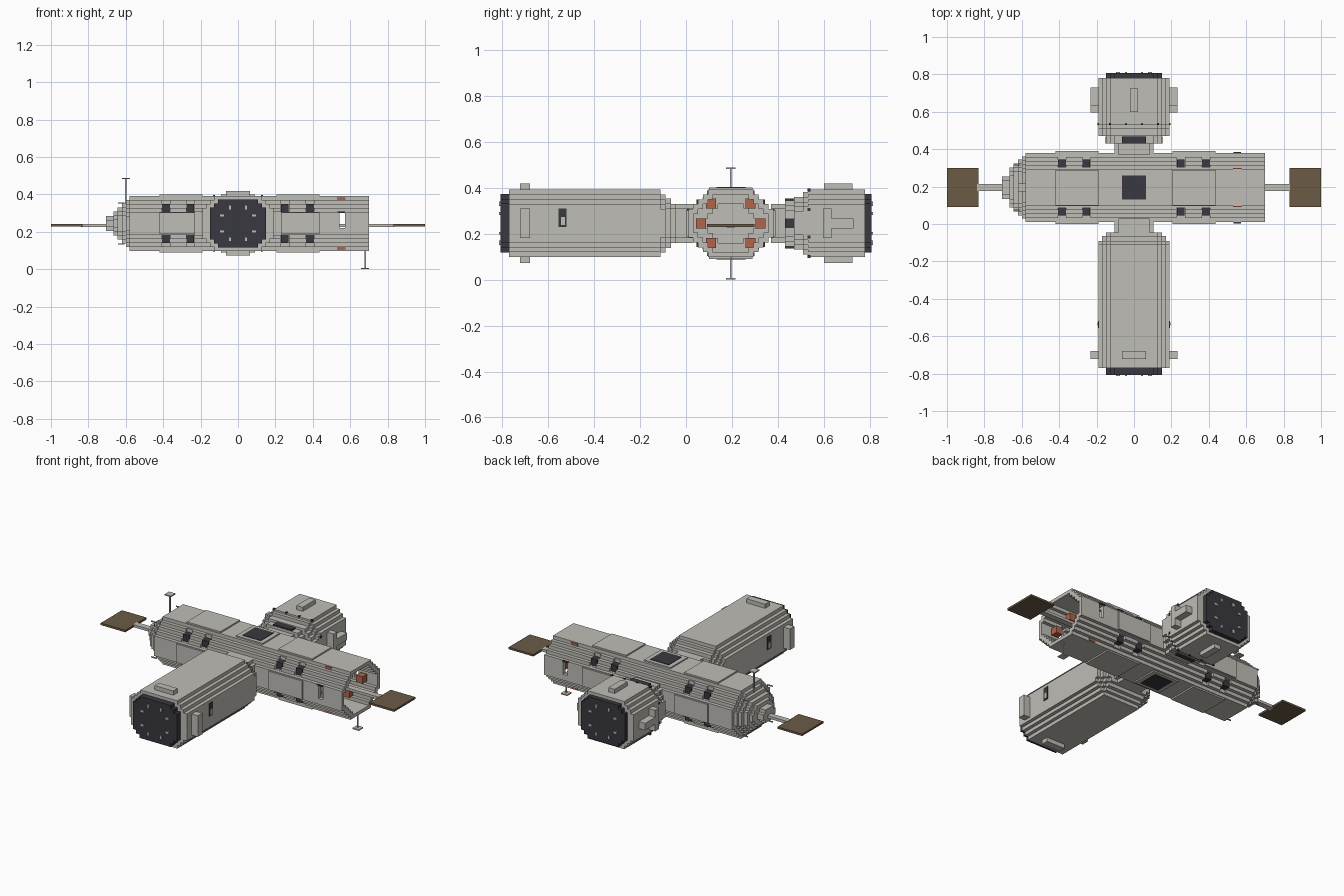
import bpy
import bmesh
from mathutils import Vector

if "Cube" in bpy.data.objects:
    bpy.data.objects.remove(bpy.data.objects["Cube"])

CY, CZ, STEP = 0.195, 0.245, 0.0213   # core axis and stair size
SIDES = (-1, 1)


def material(name, r, g, b):
    m = bpy.data.materials.new(name)
    m.use_nodes = True
    m.diffuse_color = (r, g, b, 1)
    m.node_tree.nodes["Principled BSDF"].inputs["Base Color"].default_value = (r, g, b, 1)
    return m


HULL = material("hull grey", 0.53, 0.51, 0.47)
DARK = material("charcoal", 0.04, 0.04, 0.05)
BROWN = material("panel brown", 0.145, 0.105, 0.062)
ORANGE = material("equipment orange", 0.44, 0.13, 0.07)


def finish(name, bm, mat):
    bmesh.ops.recalc_face_normals(bm, faces=bm.faces[:])
    mesh = bpy.data.meshes.new(name)
    bm.to_mesh(mesh)
    bm.free()
    mesh.materials.append(mat)
    obj = bpy.data.objects.new(name, mesh)
    bpy.context.collection.objects.link(obj)
    return obj


def boxes(name, mat, items):
    """Each item is (centre, full size)."""
    bm = bmesh.new()
    for centre, size in items:
        new = bmesh.ops.create_cube(bm, size=1)["verts"]
        for v in new:
            v.co = Vector(centre) + v.co * Vector(size)
    return finish(name, bm, mat)


def outline(hw, hh, n):
    """Rectangle with n stair steps cut out of each corner."""
    q = [(hw, hh - n * STEP)]
    for i in range(1, n + 1):
        q += [(hw - i * STEP, hh - (n - i + 1) * STEP), (hw - i * STEP, hh - (n - i) * STEP)]
    r = q[::-1]
    return (q + [(-u, w) for u, w in r] + [(-u, -w) for u, w in q] + [(u, -w) for u, w in r])


def prisms(name, mat, axis, tiers):
    """Stack of stepped prisms; each tier is (start, end, half width, half height, steps)."""
    bm = bmesh.new()
    for a, b, hw, hh, n in tiers:
        pts = outline(hw, hh, n)
        rings = []
        for t in (a, b):
            rings.append([bm.verts.new((t, CY + u, CZ + w) if axis == "x" else (u, t, CZ + w))
                          for u, w in pts])
        bm.faces.new(rings[0])
        bm.faces.new(rings[1])
        for i in range(len(pts)):
            j = (i + 1) % len(pts)
            bm.faces.new((rings[0][i], rings[0][j], rings[1][j], rings[1][i]))
    return finish(name, bm, mat)


def cut(target, cutter):
    cutter.hide_render = True
    mod = target.modifiers.new("cut", "BOOLEAN")
    mod.operation, mod.solver, mod.object = "DIFFERENCE", "EXACT", cutter
    bpy.context.view_layer.objects.active = target
    bpy.ops.object.modifier_apply(modifier=mod.name)
    bpy.data.objects.remove(cutter)


# Core module, hollow at the open end
core = prisms("core_module", HULL, "x", [(-0.58, 0.70, 0.185, 0.147, 4)])
cut(core, prisms("bay_cutter", HULL, "x", [(0.5, 0.8, 0.163, 0.126, 4)]))
cut(core, prisms("bay_end_cutter", HULL, "x", [(0.46, 0.55, 0.12, 0.085, 3)]))

# Corner notches holding dark blocks, and bay windows
spots = [(x, sy, sz) for x in (-0.385, -0.255, 0.25, 0.385) for sy in SIDES for sz in SIDES]
cut(core, boxes("notch_cutter", HULL, [((x, CY + sy * 0.16, CZ + sz * 0.113), (0.043, 0.1, 0.1))
                                       for x, sy, sz in spots]))
cut(core, boxes("window_cutter", HULL, [((0.557, CY + s * 0.18, 0.26), (0.03, 0.08, 0.08))
                                        for s in SIDES]))
boxes("notch_blocks", DARK, [((x, CY + sy * 0.126, CZ + sz * 0.081), (0.042, 0.046, 0.046))
                             for x, sy, sz in spots])

# Stepped nose
prisms("nose", HULL, "x", [(-0.60, -0.57, 0.165, 0.126, 4), (-0.62, -0.57, 0.15, 0.107, 3),
                           (-0.645, -0.57, 0.128, 0.085, 2), (-0.665, -0.57, 0.107, 0.064, 2),
                           (-0.705, -0.57, 0.06, 0.04, 1)])
boxes("nose_rails", HULL, [((-0.625, CY + sy * 0.12, CZ + sz * 0.11), (0.035, 0.006, 0.006))
                           for sy in SIDES for sz in SIDES])

# Raised cladding on all four flanks
flanks = [(x, s) for x in (-0.305, 0.32) for s in SIDES]
boxes("roof_cladding", HULL, [((x, CY, CZ + s * 0.147), (0.23, 0.19, 0.018)) for x, s in flanks])
boxes("side_cladding", HULL, [((x, CY + s * 0.185, CZ), (0.23, 0.018, 0.115)) for x, s in flanks])

# Roof and floor hatches
boxes("hatch_frames", HULL, [((0, CY, CZ + s * 0.148), (0.18, 0.17, 0.014)) for s in SIDES])
boxes("hatch_covers", DARK, [((0, CY, CZ + s * 0.151), (0.126, 0.126, 0.014)) for s in SIDES])

# Equipment inside the bay, and small lamps on the corner steps
boxes("bay_equipment", ORANGE,
      [((0.555, CY + sy * 0.086, CZ + sz * 0.086), (0.045, 0.043, 0.043)) for sy in SIDES for sz in SIDES]
      + [((0.615, CY + s * 0.13, CZ), (0.045, 0.043, 0.043)) for s in SIDES])
boxes("corner_lamps", ORANGE, [((0.553, CY + sy * 0.101, CZ + sz * 0.134), (0.045, 0.006, 0.016))
                               for sy in SIDES for sz in SIDES])
boxes("window_visors", DARK, [((0.553, CY + s * 0.187, 0.305), (0.04, 0.008, 0.008)) for s in SIDES])

# Solar panels and their booms
boxes("solar_panels", BROWN, [((s * 0.916, CY, 0.235), (0.168, 0.207, 0.012)) for s in SIDES])
boxes("boom_left", HULL, [((0.65, CY, 0.235), (0.37, 0.036, 0.016))])
boxes("boom_right", HULL, [((-0.76, CY, 0.235), (0.16, 0.036, 0.016))])

# Antennas
for name, x, tip, root in (("upper_antenna", -0.6, 0.485, 0.35), ("lower_antenna", 0.68, 0.004, 0.1)):
    boxes(name, HULL, [((x, CY, (tip + root) / 2), (0.007, 0.007, abs(tip - root))),
                       ((x, CY, tip), (0.043, 0.043, 0.007))])

# Front pod with neck
prisms("front_pod", HULL, "y", [(-0.77, -0.11, 0.19, 0.147, 3), (-0.12, -0.09, 0.19, 0.126, 3),
                                (-0.12, -0.065, 0.17, 0.107, 2), (-0.12, -0.045, 0.149, 0.085, 1),
                                (-0.12, 0.03, 0.104, 0.085, 1)])
# Back pod with neck
prisms("back_pod", HULL, "y", [(0.53, 0.78, 0.19, 0.147, 3), (0.51, 0.54, 0.19, 0.136, 3),
                               (0.47, 0.54, 0.19, 0.115, 3), (0.43, 0.54, 0.149, 0.1, 2),
                               (0.37, 0.54, 0.104, 0.085, 1)])
boxes("back_pod_collar", DARK, [((0, 0.45, CZ), (0.126, 0.038, 0.218)),
                                ((0, 0.45, CZ), (0.306, 0.038, 0.04))])
boxes("back_pod_vents", DARK,
      [((x, 0.535, CZ + s * 0.145), (0.012, 0.012, 0.012)) for x in (-0.128, -0.043, 0.043, 0.128) for s in SIDES]
      + [((s * 0.188, 0.535, CZ + t * 0.06), (0.012, 0.012, 0.012)) for s in SIDES for t in SIDES])

# Docking faces with light catches on both pods
for name, s in (("front", -1), ("back", 1)):
    prisms(name + "_docking_face", DARK, "y", [(s * 0.76, s * 0.808, 0.149, 0.128, 2)])
    boxes(name + "_docking_catches", HULL,
          [((i * u, s * 0.809, CZ + j * w), (a, 0.008, b)) for u, w, a, b in
           ((0.085, 0.043, 0.02, 0.012), (0.043, 0.085, 0.012, 0.02)) for i in SIDES for j in SIDES])

# Raised grips on the pods
boxes("front_pod_grips", HULL,
      [((s * 0.21, -0.70, CZ), (0.045, 0.043, 0.13)) for s in SIDES]
      + [((0, -0.70, CZ + s * 0.155), (0.128, 0.043, 0.035)) for s in SIDES])
boxes("back_pod_grips", HULL,
      [((s * 0.21, 0.615, CZ), (0.045, 0.036, 0.13)) for s in SIDES]
      + [((s * 0.21, 0.67, CZ), (0.045, 0.12, 0.043)) for s in SIDES]
      + [((0, 0.662, CZ + s * 0.155), (0.043, 0.125, 0.035)) for s in SIDES])

# Front pod windows: dark slot with a light slat and orange sill
boxes("pod_windows", DARK, [((s * 0.19, -0.537, 0.27), (0.006, 0.036, 0.08)) for s in SIDES])
boxes("pod_window_slats", HULL, [((s * 0.191, -0.535, 0.255), (0.008, 0.018, 0.035)) for s in SIDES])
